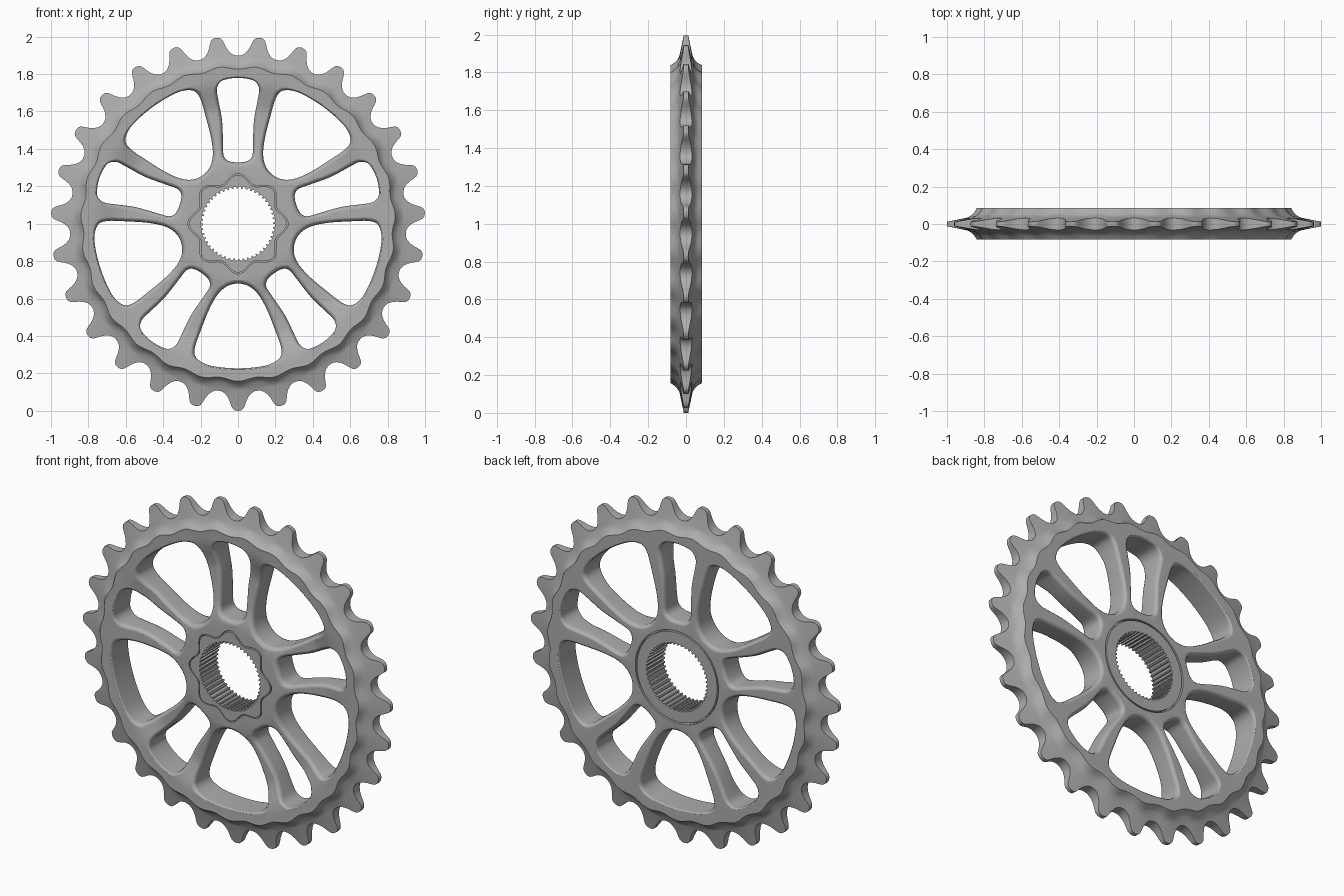
import bpy, bmesh, math
from mathutils import Vector

cube = bpy.data.objects.get("Cube")
if cube:
    bpy.data.objects.remove(cube, do_unlink=True)

TEETH = 27
BACK = 0.085
CENTRE_Z = 1.0
TAU = math.tau

metal = bpy.data.materials.new("grey_metal")
metal.use_nodes = True
metal.diffuse_color = (0.42, 0.42, 0.42, 1)
metal.node_tree.nodes["Principled BSDF"].inputs["Base Color"].default_value = (0.42, 0.42, 0.42, 1)

# Dished front face as (radius, y)
FRONT = [(0.3, -0.072), (0.34, -0.066), (0.38, -0.056), (0.42, -0.048), (0.5, -0.042),
         (0.6, -0.038), (0.64, -0.042), (0.7, -0.06), (0.74, -0.074), (0.78, -0.08), (0.81, -0.08)]

# Half a tooth as (sideways, radius), from the tip to the root
TOOTH = [(0, 1.001), (0.018, 0.998), (0.03, 0.988), (0.038, 0.97), (0.045, 0.949),
         (0.056, 0.927), (0.072, 0.909), (0.09, 0.9)]

# Half outlines of the openings as (radius, half width)
LARGE = [(0.32, 0), (0.335, 0.06), (0.38, 0.11), (0.46, 0.155), (0.56, 0.195), (0.66, 0.23),
         (0.715, 0.225), (0.752, 0.17), (0.768, 0.09), (0.773, 0)]
SMALL = [(0.328, 0), (0.335, 0.05), (0.362, 0.076), (0.42, 0.08), (0.55, 0.085), (0.66, 0.105),
         (0.72, 0.113), (0.76, 0.093), (0.775, 0.05), (0.78, 0)]


def front_y(r):
    for (r0, y0), (r1, y1) in zip(FRONT, FRONT[1:]):
        if r0 <= r <= r1:
            return y0 + (y1 - y0) * (r - r0) / (r1 - r0)
    return FRONT[0][1] if r < FRONT[0][0] else FRONT[-1][1]


def lobe(a):
    return 0.239 + 0.022 * math.cos(8 * a)


def polar(r, a, y):
    return (r * math.cos(a), y, CENTRE_Z + r * math.sin(a))


def bridge(bm, a, b, closed=True):
    n = len(a)
    for i in range(n if closed else n - 1):
        j = (i + 1) % n
        bm.faces.new((a[i], a[j], b[j], b[i]))


def make_object(name, bm):
    bmesh.ops.recalc_face_normals(bm, faces=bm.faces)
    mesh = bpy.data.meshes.new(name)
    bm.to_mesh(mesh)
    bm.free()
    mesh.materials.append(metal)
    ob = bpy.data.objects.new(name, mesh)
    bpy.context.collection.objects.link(ob)
    return ob


def activate(ob):
    bpy.ops.object.select_all(action='DESELECT')
    ob.select_set(True)
    bpy.context.view_layer.objects.active = ob


def lathe(name, columns):
    """Join closed cross-sections around the axle into a ring."""
    bm = bmesh.new()
    rows = [[bm.verts.new(polar(r, a, y)) for r, y in section] for a, section in columns]
    for i, row in enumerate(rows):
        bridge(bm, row, rows[(i + 1) % len(rows)])
    return make_object(name, bm)


# Chainring body: toothed edge, scalloped flanks, rim, dish and hub
def body_section(a, edge):
    wave = 0.834 + 0.008 * math.cos(TEETH * (a + TAU / 4))
    half = 0.031 - (edge - 0.9) * 0.19
    flank = [(wave, 0.082), (wave + 0.012, 0.064), (wave + 0.028, 0.047), (0.889, 0.035)]
    inner = lobe(a)
    section = list(FRONT) + [(r, -y) for r, y in flank] + [(edge, -half), (edge, half)]
    section += [(r, y) for r, y in reversed(flank[1:])] + [(wave, BACK)]
    section += [(0.27, BACK), (0.27, 0.06), (inner - 0.012, 0.06), (inner - 0.012, -0.05),
                (inner + 0.007, -0.05), (inner + 0.007, -0.072)]
    return section


half_tooth = [(math.atan2(s, r), r) for s, r in TOOTH]
gap = [(TAU / TEETH / 2, 0.899)]
one_tooth = [(-a, r) for a, r in reversed(half_tooth[1:])] + half_tooth + gap
columns = []
for k in range(TEETH):
    base = -TAU / 4 + k * TAU / TEETH
    columns += [(base + a, body_section(base + a, r)) for a, r in one_tooth]
body = lathe("chainring_body", columns)


# Opening cutters, flared at both ends to round the spoke edges
def smooth_loop(half, steps=4):
    pts = [Vector(p) for p in half] + [Vector((r, -w)) for r, w in reversed(half[1:-1])]
    n, out = len(pts), []
    for i in range(n):
        p0, p1, p2, p3 = (pts[(i + k) % n] for k in (-1, 0, 1, 2))
        for s in range(steps):
            t = s / steps
            out.append(0.5 * (2 * p1 + (p2 - p0) * t + (2 * p0 - 5 * p1 + 4 * p2 - p3) * t * t
                              + (3 * p1 - p0 - 3 * p2 + p3) * t ** 3))
    return out


def add_cutter(bm, half, turn):
    loop = smooth_loop(half)
    n = len(loop)

    def ring(grow, level):
        verts = []
        for i, p in enumerate(loop):
            d = (loop[(i + 1) % n] - loop[i - 1]).normalized()
            outward = Vector((d.y, -d.x))
            if outward.dot(p - Vector((0.57, 0))) < 0:
                outward = -outward
            bevel = 0.022 if p.x < 0.7 else 0.022 - 0.012 * min(1, (p.x - 0.7) / 0.06)
            q = p + outward * bevel * grow
            r = q.length
            verts.append(bm.verts.new(polar(r, turn + math.atan2(q.y, q.x), level(r, bevel))))
        return verts

    rings = [ring(1.1, lambda r, b: -0.2),
             ring(1.1, lambda r, b: front_y(r) - 0.002),
             ring(0.6, lambda r, b: front_y(r) + 0.1 * b),
             ring(0.25, lambda r, b: front_y(r) + 0.4 * b),
             ring(0, lambda r, b: front_y(r) + b),
             ring(0, lambda r, b: BACK - b),
             ring(0.25, lambda r, b: BACK - 0.4 * b),
             ring(0.6, lambda r, b: BACK - 0.1 * b),
             ring(1.1, lambda r, b: BACK + 0.002),
             ring(1.1, lambda r, b: 0.2)]
    for a, b in zip(rings, rings[1:]):
        bridge(bm, a, b)
    bm.faces.new(rings[0])
    bm.faces.new(rings[-1])


bm = bmesh.new()
for k in range(5):
    add_cutter(bm, LARGE, -TAU / 4 + k * TAU / 5)
    add_cutter(bm, SMALL, TAU / 4 + k * TAU / 5)
cutter = make_object("opening_cutter", bm)
cutter.hide_render = True
cut = body.modifiers.new("openings", 'BOOLEAN')
cut.operation = 'DIFFERENCE'
cut.solver = 'EXACT'
cut.object = cutter
activate(body)
bpy.ops.object.modifier_apply(modifier=cut.name)
bpy.data.objects.remove(cutter, do_unlink=True)

# Splined hub insert: lobed front, round back flange
columns = []
for i in range(480):
    a = i * TAU / 480
    bore = 0.188 if i % 10 < 4 else 0.198
    columns.append((a, [(bore, -0.074), (lobe(a), -0.074), (lobe(a), 0.062),
                        (0.261, 0.062), (0.261, 0.084), (bore, 0.084)]))
insert = lathe("hub_insert", columns)

for ob in (body, insert):
    activate(ob)
    bpy.ops.object.shade_smooth_by_angle(angle=math.radians(35))
    weighted = ob.modifiers.new("even_shading", 'WEIGHTED_NORMAL')
    weighted.keep_sharp = True
